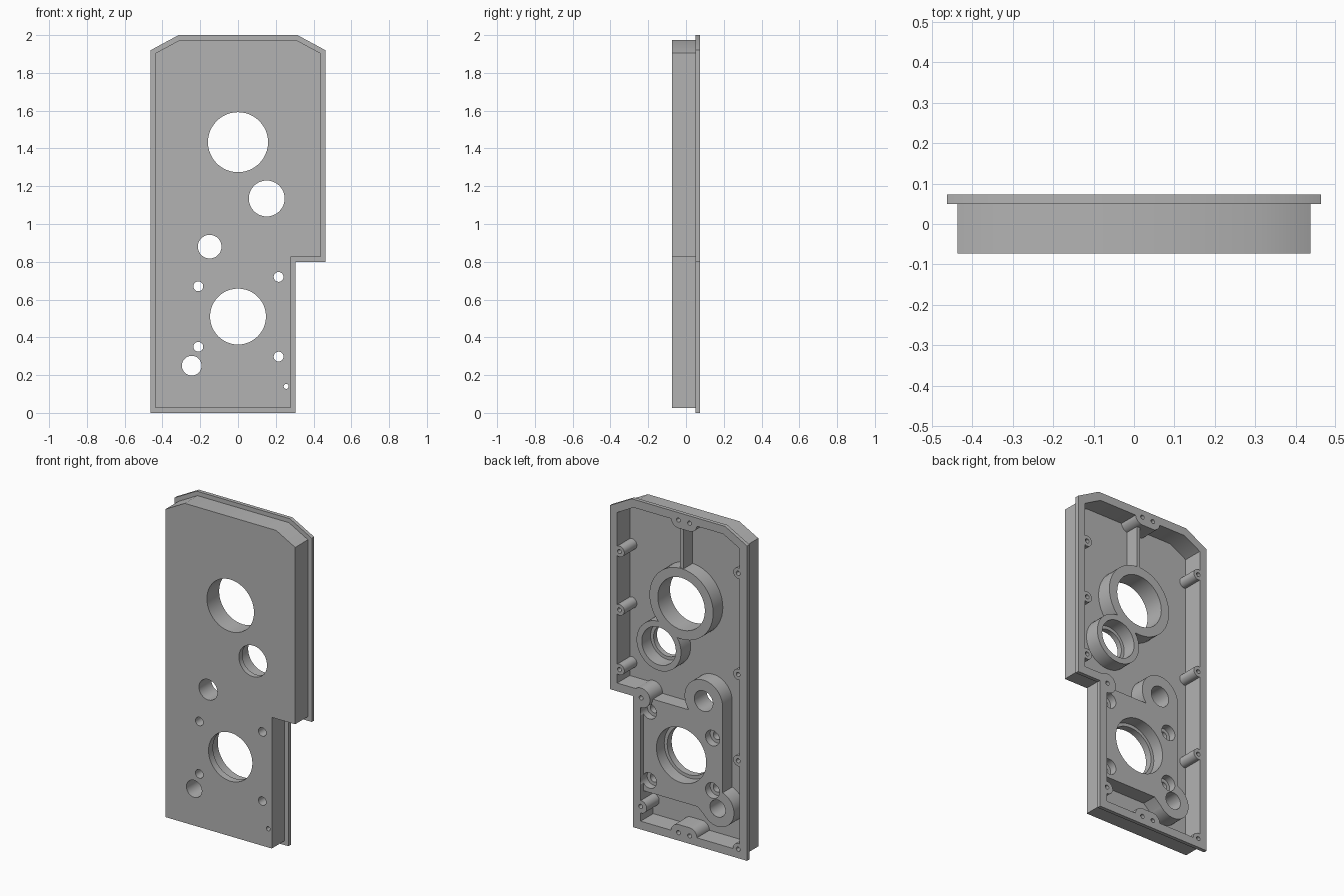
import bpy, bmesh, math

if "Cube" in bpy.data.objects:
    bpy.data.objects.remove(bpy.data.objects["Cube"])

grey = bpy.data.materials.new("plain_grey")
grey.diffuse_color = (0.45, 0.45, 0.45, 1)
grey.use_nodes = True
grey.node_tree.nodes["Principled BSDF"].inputs["Base Color"].default_value = grey.diffuse_color

FRONT, FLOOR, STEP, BACK = -0.073, -0.048, 0.05, 0.073


def prism(name, pts, y0, y1):
    """Extrude an (x, z) outline from y0 to y1."""
    bm = bmesh.new()
    face = bm.faces.new([bm.verts.new((x, y0, z)) for x, z in pts])
    ext = bmesh.ops.extrude_face_region(bm, geom=[face])
    for v in ext["geom"]:
        if isinstance(v, bmesh.types.BMVert):
            v.co.y = y1
    bmesh.ops.recalc_face_normals(bm, faces=bm.faces[:])
    me = bpy.data.meshes.new(name)
    bm.to_mesh(me)
    bm.free()
    me.materials.append(grey)
    ob = bpy.data.objects.new(name, me)
    bpy.context.collection.objects.link(ob)
    return ob


def arc(x, z, r, a0=0, a1=360, n=48):
    full = a1 - a0 == 360
    steps = n if full else n + 1
    return [(x + r * math.cos(math.radians(a0 + (a1 - a0) * i / n)),
             z + r * math.sin(math.radians(a0 + (a1 - a0) * i / n))) for i in range(steps)]


def cyl(name, x, z, r, y0, y1, n=48):
    return prism(name, arc(x, z, r, n=n), y0, y1)


def outline(d):
    """Plate outline moved inwards by d."""
    w, t = 0.463 - d, 2 - d
    cx, cz = 0.315 - 0.25 * d, 1.92 - 0.595 * d
    return [(-w, d), (0.305 - d, d), (0.305 - d, 0.80 + d), (w, 0.80 + d),
            (w, cz), (cx, t), (-cx, t), (-w, cz)]


def combine(base, tool, op):
    mod = base.modifiers.new(op, 'BOOLEAN')
    mod.operation, mod.object, mod.solver = op, tool, 'EXACT'
    bpy.ops.object.select_all(action='DESELECT')
    bpy.context.view_layer.objects.active = base
    base.select_set(True)
    bpy.ops.object.modifier_apply(modifier=mod.name)
    bpy.data.objects.remove(tool)


# Hollow shell with a wider flange at the back
cover = prism("gearbox_cover", outline(0.026), FRONT, 0.06)
combine(cover, prism("flange", outline(0), STEP, BACK), 'UNION')
combine(cover, prism("cavity", outline(0.05), FLOOR, 0.2), 'DIFFERENCE')

# Raised pad around the lower bearing
inner = prism("pad", [(0.29, 0.80), (-0.10, 0.80), (-0.15, 0.88), (-0.278, 0.88),
                      (-0.278, 0.25), (-0.245, 0.20), (-0.19, 0.155),
                      (-0.11, 0.225), (0.29, 0.225)], -0.06, 0.045)

# Bearing and shaft bosses, and the rib to the top wall
for x, z, r in [(-0.15, 0.88, 0.128), (-0.245, 0.25, 0.11),
                (0, 1.433, 0.215), (0.152, 1.135, 0.15)]:
    combine(inner, cyl("boss", x, z, r, -0.06, 0.045), 'UNION')
combine(inner, prism("rib", [(-0.011, 1.5), (0.011, 1.5), (0.011, 1.97), (-0.011, 1.97)],
                     -0.06, 0.04), 'UNION')

# Screw posts along the walls: x, z, radius
posts = [(0.398, 1.656, 0.033), (0.398, 1.30, 0.033), (0.398, 0.936, 0.033),
         (-0.403, 1.738, 0.033), (-0.403, 1.12, 0.033), (-0.403, 0.594, 0.033),
         (-0.403, 0.055, 0.035), (0.252, 0.138, 0.038), (0.252, 0.803, 0.06)]
for x, z, r in posts:
    combine(inner, cyl("post", x, z, r, -0.06, BACK, 32), 'UNION')

# Double-screw tabs at the top and bottom
for z in (0.048, 1.955):
    pts = arc(0, z, 0.05, -90, 90, 16) + arc(-0.075, z, 0.05, 90, 270, 16)
    combine(inner, prism("tab", pts, -0.06, BACK), 'UNION')

# Trim the inner parts to the walls and join them to the shell
combine(inner, prism("trim", outline(0.034), -0.2, 0.2), 'INTERSECT')
combine(cover, inner, 'UNION')

# Through holes: x, z, radius
holes = [(0, 1.433, 0.159), (0.152, 1.135, 0.095), (-0.15, 0.88, 0.0625),
         (0, 0.51, 0.148), (-0.245, 0.25, 0.052), (0.255, 0.14, 0.013)]
small = [(-0.21, 0.67), (-0.21, 0.35), (0.215, 0.72), (0.215, 0.298)]
for x, z, r in holes + [(x, z, 0.026) for x, z in small]:
    combine(cover, cyl("hole", x, z, r, -0.2, 0.2), 'DIFFERENCE')

# Wider bores entered from the back
for x, z, r, y in [(0.152, 1.135, 0.115, -0.04), (0, 0.51, 0.168, -0.03)] + \
                  [(x, z, 0.047, 0.0) for x, z in small]:
    combine(cover, cyl("bore", x, z, r, y, 0.0725), 'DIFFERENCE')

# Blind screw holes in the rim
screws = [(x, z) for x, z, r in posts if z != 0.138]
screws += [(x, z) for x in (0, -0.075) for z in (0.048, 1.955)]
for x, z in screws:
    combine(cover, cyl("screw_hole", x, z, 0.013, -0.03, 0.2, 16), 'DIFFERENCE')

bpy.ops.object.select_all(action='DESELECT')
bpy.context.view_layer.objects.active = cover
cover.select_set(True)
bpy.ops.object.shade_smooth_by_angle(angle=math.radians(30))
